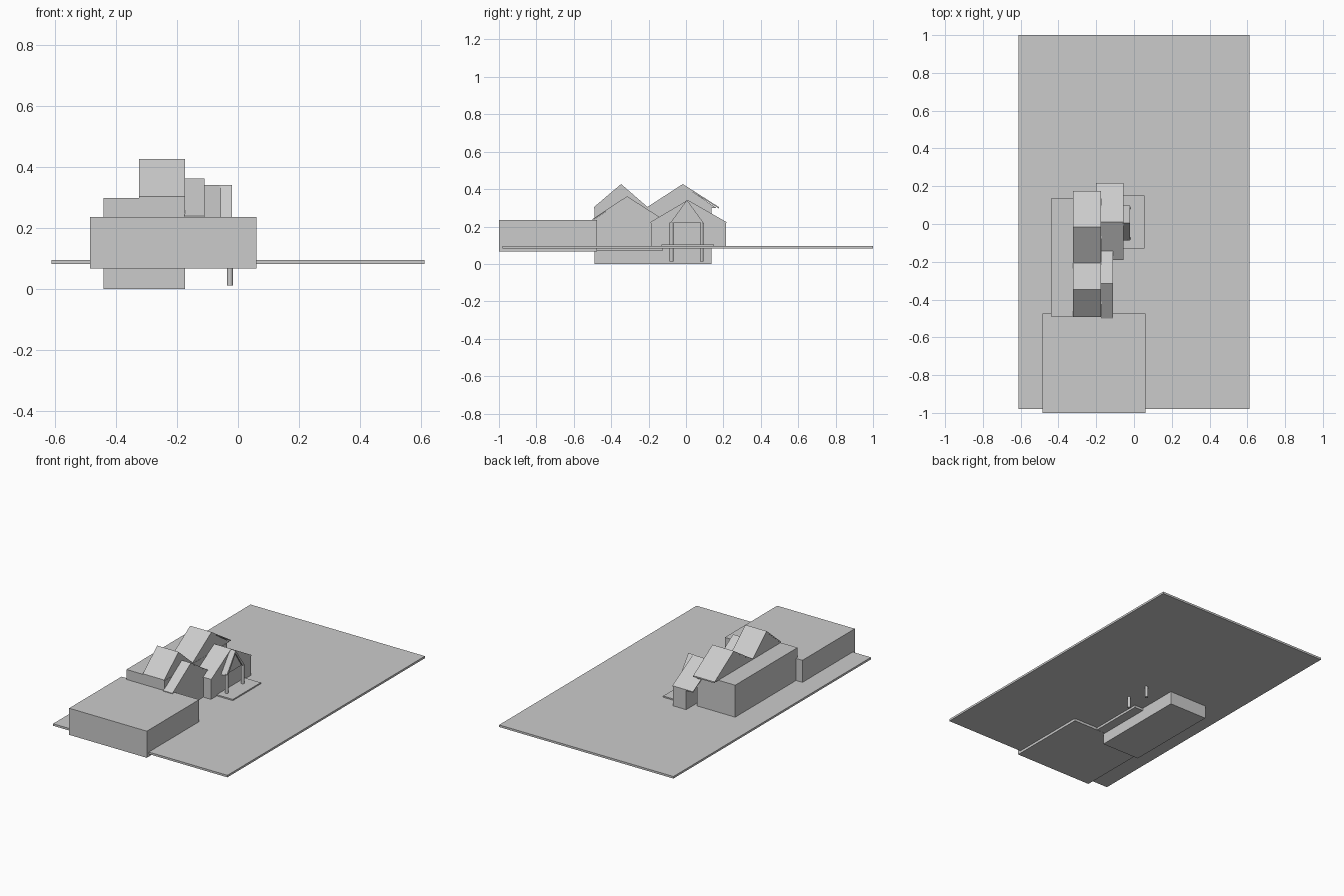
import bpy
import bmesh

if "Cube" in bpy.data.objects:
    bpy.data.objects.remove(bpy.data.objects["Cube"])


def finish(name, bm):
    bmesh.ops.recalc_face_normals(bm, faces=bm.faces[:])
    mesh = bpy.data.meshes.new(name)
    bm.to_mesh(mesh)
    bm.free()
    obj = bpy.data.objects.new(name, mesh)
    bpy.context.collection.objects.link(obj)
    return obj


def extrude_x(name, profile, x0, x1):
    """Extrude a (y, z) profile along x."""
    bm = bmesh.new()
    face = bm.faces.new([bm.verts.new((x0, y, z)) for y, z in profile])
    ext = bmesh.ops.extrude_face_region(bm, geom=[face])
    moved = [v for v in ext["geom"] if isinstance(v, bmesh.types.BMVert)]
    bmesh.ops.translate(bm, verts=moved, vec=(x1 - x0, 0, 0))
    return finish(name, bm)


def box(name, x, y, z):
    return extrude_x(name, [(y[0], z[0]), (y[1], z[0]), (y[1], z[1]), (y[0], z[1])], *x)


def gable(name, x, y, ridge_y, eave, ridge, base=None):
    """Gabled volume; base adds walls below the eaves."""
    profile = [(y[0], eave), (ridge_y, ridge), (y[1], eave)]
    if base is not None:
        profile += [(y[1], base), (y[0], base)]
    return extrude_x(name, profile, *x)


def roof_sheet(name, x, y, ridge_y, eave, ridge, t):
    """Thin folded roof covering."""
    return extrude_x(name, [(y[0], eave), (ridge_y, ridge), (y[1], eave),
                            (y[1], eave - t), (ridge_y, ridge - t), (y[0], eave - t)], *x)


# Plot and large volumes
box("ground_slab", (-0.612, 0.612), (-0.98, 1.0), (0.083, 0.096))
box("front_block", (-0.485, 0.06), (-1.0, -0.475), (0.067, 0.236))
box("main_block", (-0.44, -0.173), (-0.49, 0.135), (0.0, 0.299))

# Twin gables over the main block
gable("upper_gable_front", (-0.322, -0.174), (-0.49, -0.207), -0.347, 0.298, 0.42)
roof_sheet("upper_roof_front", (-0.324, -0.174), (-0.492, -0.205), -0.347, 0.304, 0.427, 0.008)
gable("upper_gable_back", (-0.322, -0.174), (-0.207, 0.165), -0.017, 0.298, 0.42)
roof_sheet("upper_roof_back", (-0.324, -0.174), (-0.207, 0.176), -0.017, 0.304, 0.427, 0.008)

# Lower side wings
gable("front_wing", (-0.176, -0.112), (-0.49, -0.125), -0.315, 0.24, 0.357, 0.068)
roof_sheet("front_wing_roof", (-0.176, -0.11), (-0.5, -0.125), -0.315, 0.24, 0.362, 0.006)
gable("back_wing", (-0.15, -0.058), (-0.188, 0.213), 0.01, 0.22, 0.337, 0.083)
roof_sheet("back_wing_roof", (-0.2, -0.055), (-0.19, 0.216), 0.01, 0.224, 0.342, 0.006)

# Porch
box("porch_slab", (-0.1, 0.055), (-0.13, 0.15), (0.09, 0.104))
gable("porch_gable", (-0.06, -0.028), (-0.07, 0.085), 0.005, 0.22, 0.335)
extrude_x("porch_roof", [(-0.087, 0.215), (0.005, 0.342), (0.097, 0.215),
                         (0.075, 0.22), (0.005, 0.325), (-0.065, 0.22)], -0.06, -0.02)
for i, y in enumerate((-0.077, 0.084)):
    bm = bmesh.new()
    bmesh.ops.create_cone(bm, cap_ends=True, segments=12, radius1=0.01, radius2=0.01, depth=0.21)
    bmesh.ops.translate(bm, verts=bm.verts[:], vec=(-0.026, y, 0.117))
    finish(f"porch_post_{i + 1}", bm)
